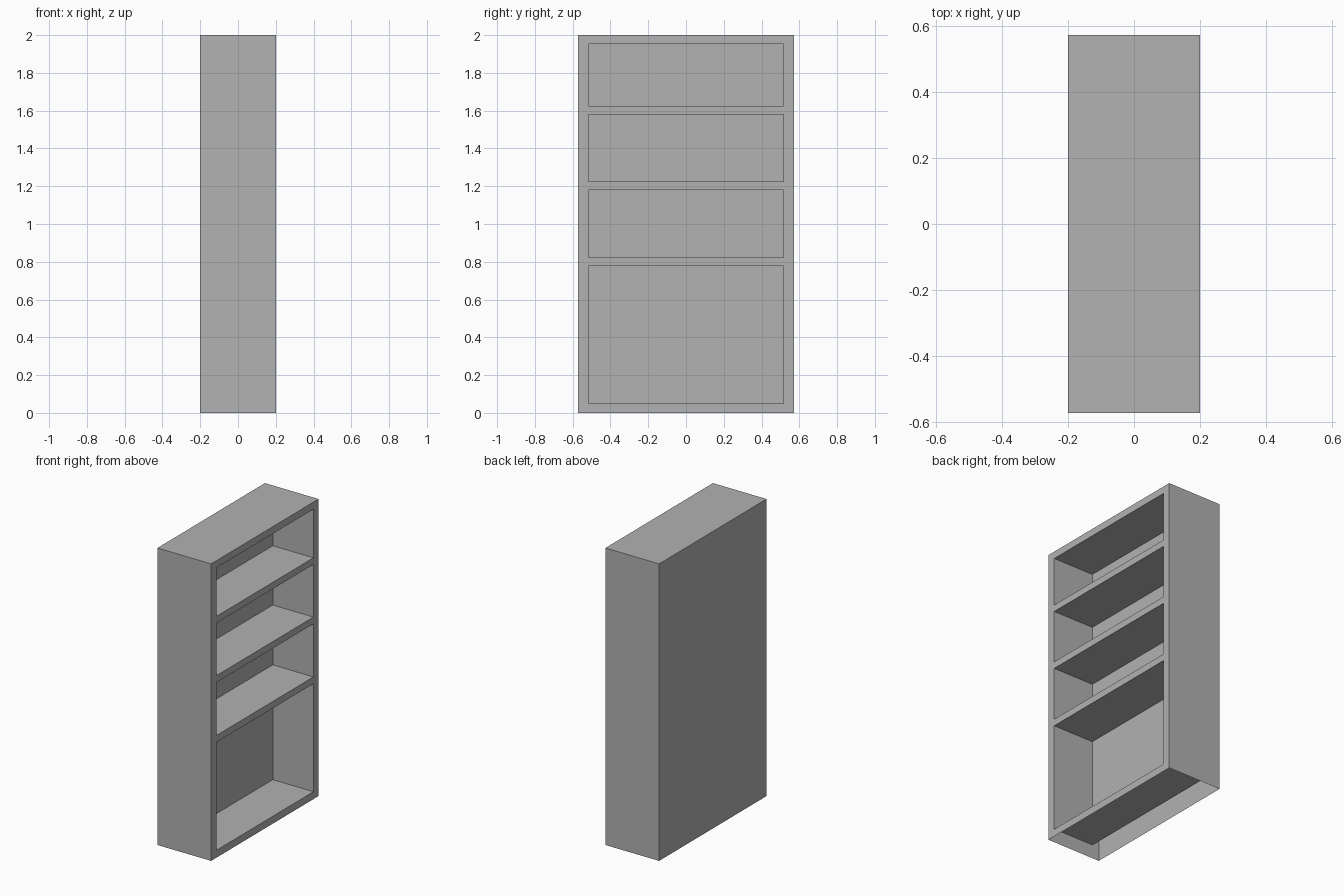
import bpy
import bmesh
from mathutils import Matrix, Vector

default = bpy.data.objects.get("Cube")
if default:
    bpy.data.objects.remove(default, do_unlink=True)

DEPTH, WIDTH, HEIGHT = 0.4, 1.143, 2.0
HALF_OPENING = 0.517
RECESS = 0.303
# bottom and top height of each compartment
COMPARTMENTS = [(0.05, 0.777), (0.823, 1.18), (1.226, 1.58), (1.625, 1.952)]

# Plain grey finish
grey = bpy.data.materials.new("grey_finish")
grey.use_nodes = True
colour = (0.445, 0.445, 0.445, 1)
grey.diffuse_color = colour
grey.node_tree.nodes["Principled BSDF"].inputs["Base Color"].default_value = colour

# Outer case, open underneath
bm = bmesh.new()
size = Matrix.Diagonal((DEPTH, WIDTH, HEIGHT, 1))
bmesh.ops.create_cube(bm, size=1, matrix=Matrix.Translation((0, 0, HEIGHT / 2)) @ size)
bm.normal_update()
underside = [f for f in bm.faces if f.normal.z < -0.9]
bmesh.ops.delete(bm, geom=underside, context="FACES_ONLY")


def open_side():
    return [f for f in bm.faces if f.normal.x > 0.9]


def cut(point, normal):
    """Split only the shelf side along a plane."""
    faces = open_side()
    edges = {e for f in faces for e in f.edges}
    verts = {v for f in faces for v in f.verts}
    bmesh.ops.bisect_plane(bm, geom=faces + list(edges) + list(verts),
                           plane_co=point, plane_no=normal)
    bm.normal_update()


# Mark out the frame and shelf edges
for side in (-1, 1):
    cut(Vector((0, side * HALF_OPENING, 0)), Vector((0, 1, 0)))
for span in COMPARTMENTS:
    for z in span:
        cut(Vector((0, 0, z)), Vector((0, 0, 1)))


def is_compartment(face):
    c = face.calc_center_median()
    return abs(c.y) < HALF_OPENING and any(lo < c.z < hi for lo, hi in COMPARTMENTS)


# Push the compartments into the case
openings = [f for f in open_side() if is_compartment(f)]
bmesh.ops.inset_individual(bm, faces=openings, thickness=0, depth=-RECESS)

mesh = bpy.data.meshes.new("bookcase")
bm.to_mesh(mesh)
bm.free()
mesh.materials.append(grey)
bookcase = bpy.data.objects.new("bookcase", mesh)
bpy.context.collection.objects.link(bookcase)
